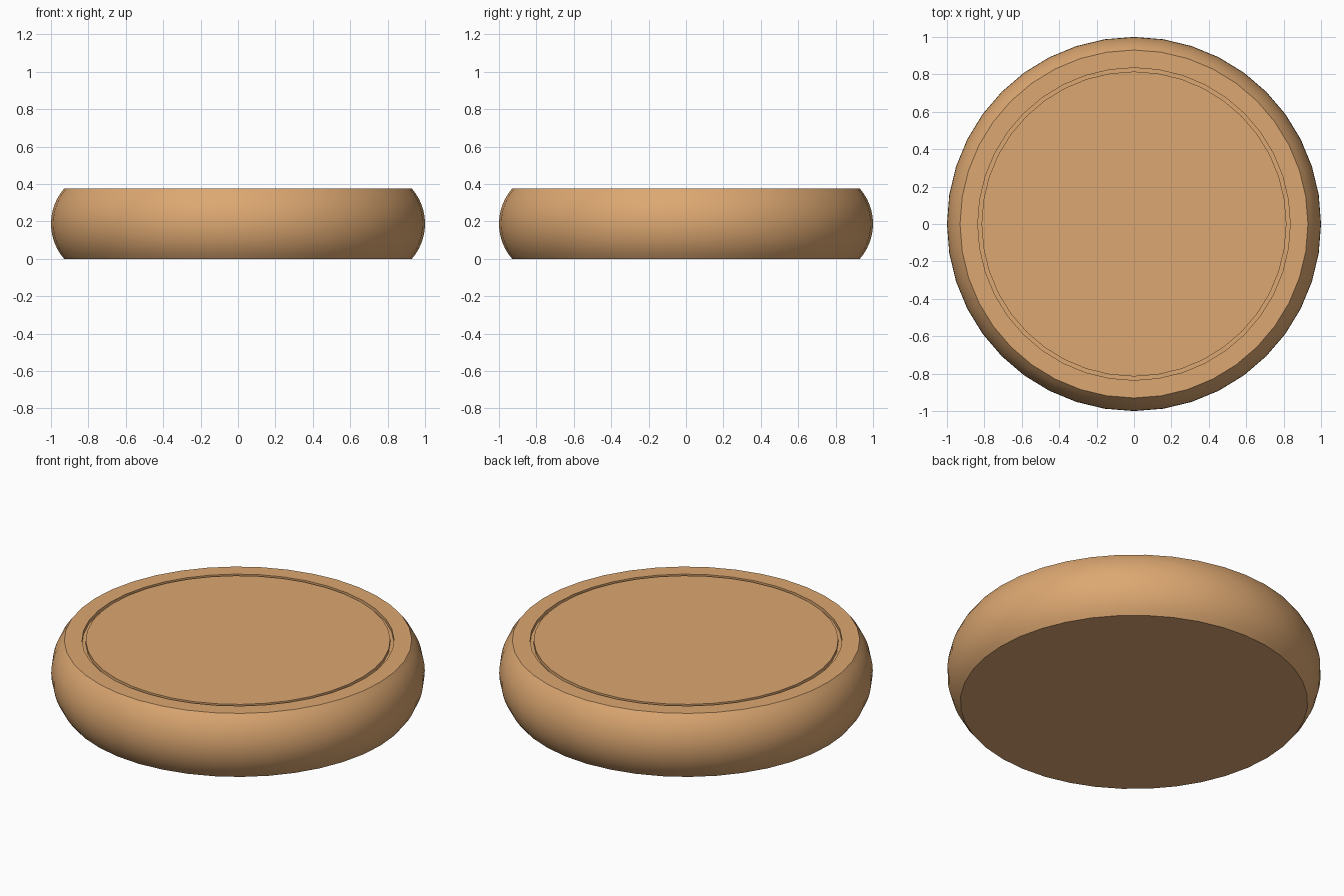
import bpy, bmesh, math

if "Cube" in bpy.data.objects:
    bpy.data.objects.remove(bpy.data.objects["Cube"])

SEGS = 40
H = 0.375          # total height
RIM = 0.93         # radius of the flat faces
BULGE = 0.07       # how far the side swells out


def side_profile(steps=12):
    """Circular arc from the bottom edge to the top edge."""
    half = H / 2
    rad = (BULGE ** 2 + half ** 2) / (2 * BULGE)
    a = math.asin(half / rad)
    cx = 1.0 - rad
    pts = []
    for i in range(steps + 1):
        t = -a + 2 * a * i / steps
        pts.append((cx + rad * math.cos(t), half + rad * math.sin(t)))
    return pts


def lathe(name, profile, mat):
    """Spin a radius/height profile about z, capping both ends."""
    bm = bmesh.new()
    rings = []
    for r, z in profile:
        rings.append([bm.verts.new((r * math.cos(2 * math.pi * k / SEGS),
                                    r * math.sin(2 * math.pi * k / SEGS), z))
                      for k in range(SEGS)])
    for a, b in zip(rings, rings[1:]):
        for k in range(SEGS):
            n = (k + 1) % SEGS
            bm.faces.new((a[k], a[n], b[n], b[k]))
    bm.faces.new(rings[0][::-1])
    bm.faces.new(rings[-1])
    bmesh.ops.recalc_face_normals(bm, faces=bm.faces[:])
    me = bpy.data.meshes.new(name)
    bm.to_mesh(me)
    bm.free()
    me.materials.append(mat)
    ob = bpy.data.objects.new(name, me)
    bpy.context.collection.objects.link(ob)
    bpy.context.view_layer.objects.active = ob
    ob.select_set(True)
    bpy.ops.object.shade_smooth_by_angle(angle=math.radians(30))
    ob.select_set(False)
    return ob


tan = bpy.data.materials.new("warm tan")
tan.diffuse_color = (0.72, 0.39, 0.167, 1)
tan.use_nodes = True
tan.node_tree.nodes["Principled BSDF"].inputs["Base Color"].default_value = tan.diffuse_color

# Rounded puck with a shallow ring groove in its top face
groove = [(0.835, H), (0.835, H - 0.02), (0.815, H - 0.02), (0.815, H)]
lathe("round_cushion", side_profile() + groove, tan)
